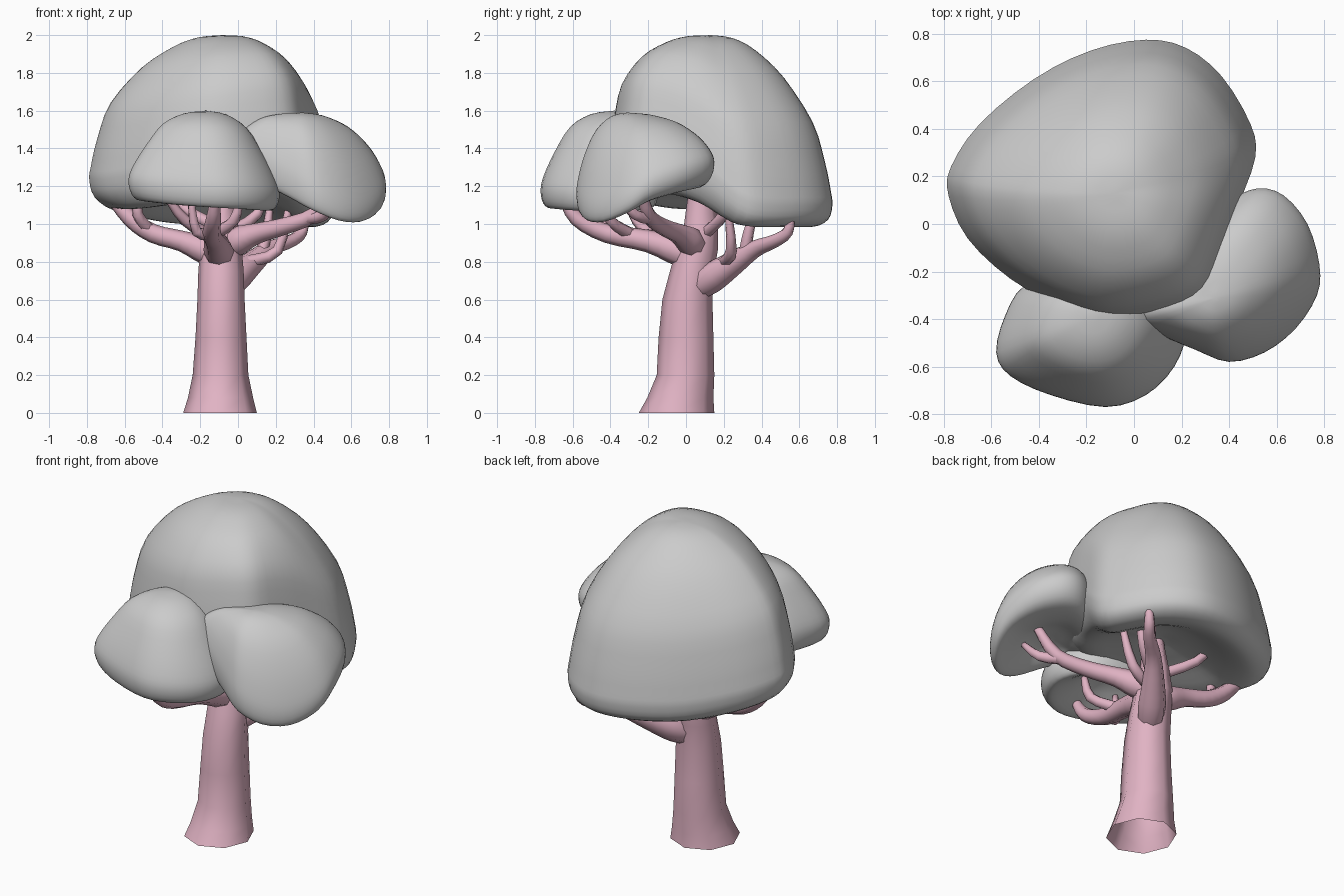
import bpy, bmesh, math
from mathutils import Vector

bark = bpy.data.materials.new("bark")
bark.diffuse_color = (0.75, 0.45, 0.55, 1)


def smooth_path(pts, steps, closed=False):
    """Catmull-Rom interpolation through tuples of any size."""
    pts = [Vector(p) for p in pts]
    n, out = len(pts), []
    for i in range(n if closed else n - 1):
        if closed:
            a, b, c, d = (pts[(i + k) % n] for k in (-1, 0, 1, 2))
        else:
            a, b, c, d = (pts[min(max(i + k, 0), n - 1)] for k in (-1, 0, 1, 2))
        for s in range(steps):
            t = s / steps
            out.append(0.5 * (2 * b + (c - a) * t + (2 * a - 5 * b + 4 * c - d) * t ** 2
                              + (3 * b - a - 3 * c + d) * t ** 3))
    return out if closed else out + [pts[-1]]


def loft(name, rings, cap_end=False, mat=None):
    bm = bmesh.new()
    rows = [[bm.verts.new(p) for p in r] for r in rings]
    n = len(rows[0])
    for a, b in zip(rows, rows[1:]):
        for i in range(n):
            j = (i + 1) % n
            bm.faces.new((a[i], a[j], b[j], b[i]))
    if cap_end:
        bm.faces.new(rows[-1])
    bmesh.ops.remove_doubles(bm, verts=bm.verts, dist=0.0005)
    bmesh.ops.recalc_face_normals(bm, faces=bm.faces)
    for f in bm.faces:
        f.smooth = True
    me = bpy.data.meshes.new(name)
    bm.to_mesh(me)
    bm.free()
    ob = bpy.data.objects.new(name, me)
    bpy.context.collection.objects.link(ob)
    if mat:
        me.materials.append(mat)
    return ob


def canopy(name, outline, base, peak, levels, pull=1):
    """Outline from above (x, y, rim lift), scaled per level (scale, z), rounder near the peak."""
    outline = smooth_path(outline, 3, closed=True)
    base, peak = Vector(base), Vector(peak)
    mean = sum((p.xy - base).length for p in outline) / len(outline)
    rings = []
    for s, z in smooth_path(levels, 3):
        c = base.lerp(peak, 1 - max(0, min(1, s)) ** pull)
        ring = []
        for p in outline:
            d = p.xy - base
            d = d.lerp(d.normalized() * mean, max(0, 0.9 * (1 - s))) * s
            ring.append((c.x + d.x, c.y + d.y, z + s * s * p.z))
        rings.append(ring)
    return loft(name, rings)


def branch(name, pts, sides=8):
    path = smooth_path(pts, 3)
    pos = [Vector(p[:3]) for p in path]
    rings = []
    for i, p in enumerate(path):
        t = (pos[min(i + 1, len(pos) - 1)] - pos[max(i - 1, 0)]).normalized()
        if i == 0:
            u = t.orthogonal().normalized()
        u = (u - t * u.dot(t)).normalized()
        v = t.cross(u)
        rings.append([pos[i] + p[3] * (u * math.cos(k * math.tau / sides) + v * math.sin(k * math.tau / sides))
                      for k in range(sides)])
    return loft(name, rings, True, bark)


# leaf crowns
canopy("main_canopy",
       [(.51, .28, 0), (.49, .42, -.04), (.37, .62, -.04), (.22, .74, -.04), (.05, .775, -.04),
        (-.18, .73, -.03), (-.42, .61, -.01), (-.65, .42, .04), (-.77, .24, .08), (-.78, .12, .1),
        (-.70, -.06, .1), (-.52, -.23, .13), (-.3, -.35, .18), (-.1, -.40, .22), (.15, -.36, .26),
        (.3, -.28, .27), (.37, -.12, .25), (.44, .08, .16)],
       (-.1, .2), (-.08, .13),
       [(0, 2.0), (.2, 1.985), (.4, 1.925), (.64, 1.79), (.86, 1.57), (.95, 1.36), (.99, 1.21), (1, 1.14),
        (.97, 1.06), (.86, 1.015), (.7, 1.035), (.4, 1.12), (0, 1.18)], 3)
canopy("front_canopy",
       [(.22, -.45, -.01), (.17, -.6, -.01), (.05, -.72, 0), (-.12, -.77, .01), (-.35, -.72, .03),
        (-.52, -.64, .05), (-.58, -.54, .06), (-.54, -.38, .06), (-.45, -.25, .05),
        (-.2, -.15, .03), (.05, -.18, 0), (.18, -.3, -.01)],
       (-.18, -.45), (-.17, -.38),
       [(0, 1.6), (.3, 1.58), (.58, 1.51), (.79, 1.38), (.95, 1.25), (1, 1.17), (.96, 1.1),
        (.85, 1.08), (.6, 1.13), (.3, 1.2), (0, 1.23)])
canopy("right_canopy",
       [(.78, -.17, .03), (.77, -.3, -.05), (.68, -.44, -.11), (.55, -.54, -.1), (.4, -.58, -.03),
        (.26, -.53, .06), (.1, -.46, .15), (-.02, -.38, .2), (.08, -.2, .15), (.25, 0, .13),
        (.4, .1, .13), (.52, .15, .13), (.63, .12, .12), (.73, 0, .09)],
       (.43, -.22), (.34, -.31),
       [(0, 1.59), (.28, 1.57), (.58, 1.5), (.81, 1.39), (.95, 1.28), (1, 1.2), (.97, 1.13),
        (.86, 1.1), (.6, 1.14), (.3, 1.21), (0, 1.23)], 1.5)

# trunk: z, then x and y extents
rings = []
for z, x0, x1, y0, y1 in [(0, -.29, .1, -.25, .15), (.08, -.265, .08, -.205, .145),
                          (.2, -.24, .055, -.155, .15), (.4, -.225, .045, -.145, .145),
                          (.6, -.215, .035, -.125, .14), (.75, -.21, .03, -.085, .15),
                          (.87, -.2, .02, -.05, .17), (1.0, -.16, 0, -.01, .17),
                          (1.15, -.13, -.02, .01, .15), (1.4, -.1, -.03, .05, .13)]:
    rings.append([((x0 + x1) / 2 + (x1 - x0) / 2 * math.cos(k * math.tau / 8),
                   (y0 + y1) / 2 + (y1 - y0) / 2 * math.sin(k * math.tau / 8), z) for k in range(8)])
loft("trunk", rings, True, bark)

# main branches: x, y, z, radius
branch("left_branch", [(-.08, .06, .82, .06), (-.17, .07, .86, .075), (-.3, .08, .91, .055), (-.45, .1, .95, .05),
                       (-.57, .11, 1.03, .045), (-.69, .13, 1.16, .025)])
branch("front_branch", [(-.09, .08, .8, .05), (-.1, -.02, .85, .08), (-.12, -.2, .91, .06), (-.14, -.42, .95, .05),
                        (-.13, -.58, 1.03, .04), (-.12, -.65, 1.14, .025)])
branch("right_branch", [(-.08, .08, .85, .05), (0, .02, .91, .075), (.1, -.04, .95, .055), (.25, -.13, .99, .045),
                        (.4, -.2, 1.05, .038), (.5, -.24, 1.2, .025)])
branch("back_branch", [(-.09, .02, .63, .05), (-.02, .13, .71, .08), (.07, .25, .79, .065), (.17, .37, .87, .045),
                       (.28, .47, .91, .035), (.34, .54, .96, .03), (.36, .56, 1.06, .018)])

# twigs: start, bend, tip
twigs = [[(-.47, .1, .97), (-.53, .04, 1.05), (-.52, .03, 1.15)],
         [(-.13, -.38, .96), (-.22, -.43, .96), (-.25, -.46, 1.14)],
         [(-.12, -.3, .95), (-.02, -.4, 1.02), (.01, -.42, 1.15)],
         [(-.12, -.16, .92), (-.28, -.26, 1.02), (-.38, -.32, 1.15)],
         [(.36, -.18, 1.03), (.46, -.27, 1.05), (.5, -.36, 1.15)],
         [(.05, .2, .8), (.21, .24, .86), (.27, .22, 1.1)],
         [(.12, .31, .83), (.15, .33, .95), (.17, .37, 1.1)],
         [(-.1, .08, .98), (-.28, .2, 1.08), (-.36, .25, 1.2)],
         [(-.05, .1, .95), (.1, .2, 1.05), (.15, .23, 1.2)]]
for i, t in enumerate(twigs):
    branch(f"twig_{i + 1}", [p + (r,) for p, r in zip(t, (.035, .03, .018))], 6)
